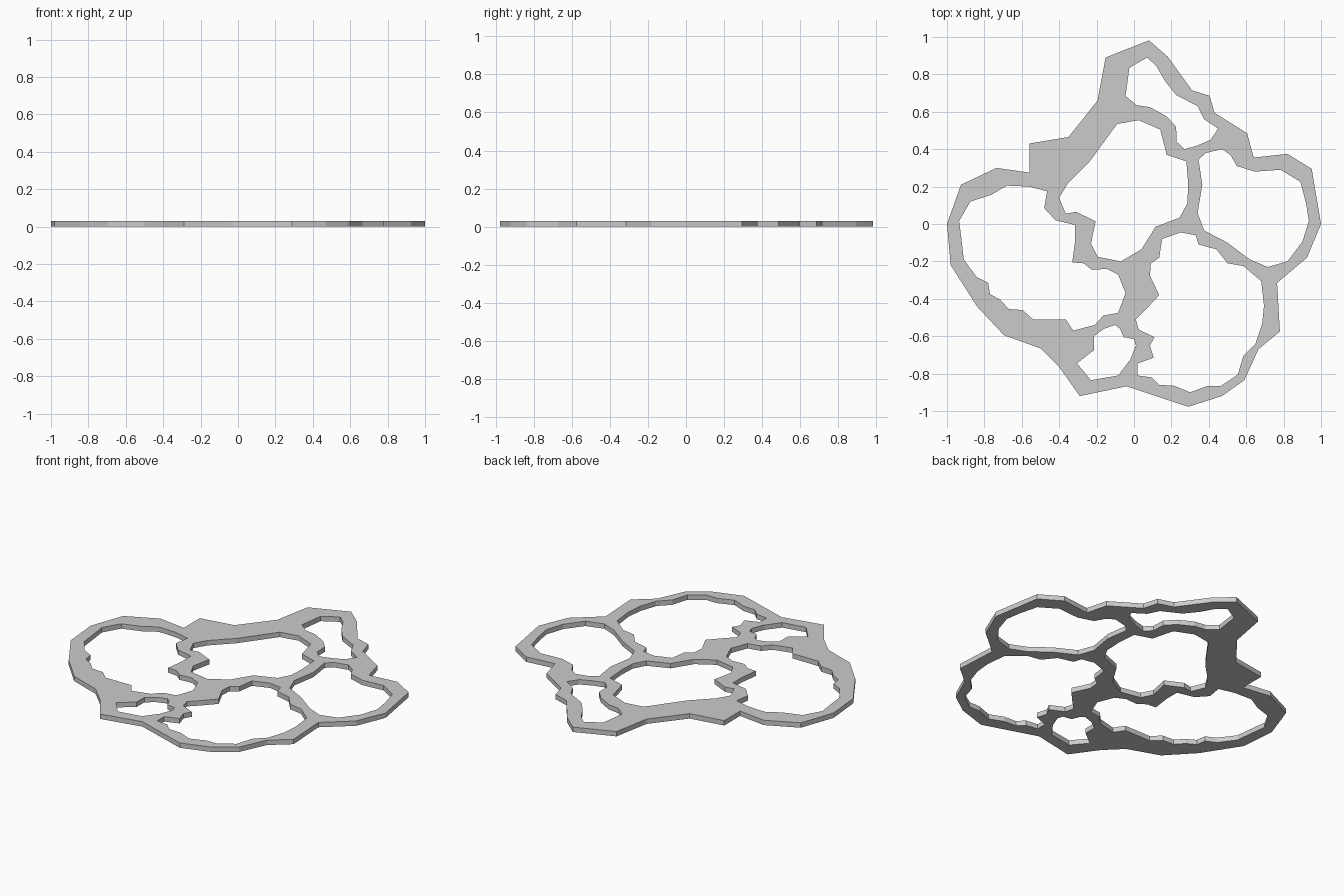
import bpy, bmesh

THICK = 0.03

curve = bpy.data.curves.new("openwork_plate", 'CURVE')
curve.dimensions = '2D'
curve.fill_mode = 'BOTH'
curve.extrude = THICK / 2


def loop(*pts):
    """Add one closed straight-sided outline to the plate profile."""
    s = curve.splines.new('POLY')
    s.points.add(len(pts) - 1)
    for p, (x, y) in zip(s.points, pts):
        p.co = (x, y, 0, 1)
    s.use_cyclic_u = True


# Outer rim
loop((-1, 0), (-.925, .21), (-.735, .3), (-.56, .275), (-.56, .43), (-.35, .465),
     (-.195, .66), (-.152, .89), (.08, .982), (.18, .895), (.31, .715), (.405, .685),
     (.43, .595), (.605, .485), (.64, .355), (.82, .375), (.95, .295), (1, 0),
     (.925, -.18), (.765, -.315), (.78, -.575), (.665, -.67), (.59, -.835),
     (.47, -.92), (.29, -.977), (-.04, -.868), (-.29, -.92), (-.4, -.765),
     (-.5, -.665), (-.695, -.595), (-.84, -.44), (-.98, -.22))

# Top opening
loop((-.025, .835), (.07, .89), (.12, .845), (.165, .765), (.225, .69), (.34, .63),
     (.375, .56), (.45, .51), (.41, .45), (.34, .42), (.27, .4), (.228, .44),
     (.225, .52), (.175, .575), (.085, .625), (.015, .635), (-.045, .685))

# Centre opening
loop((-.09, .535), (.025, .555), (.14, .505), (.175, .37), (.28, .335), (.29, .21),
     (.285, .11), (.245, .035), (.115, -.015), (.04, -.135), (-.07, -.2),
     (-.195, -.175), (-.23, -.105), (-.205, .015), (-.31, .065), (-.365, .055),
     (-.4, .14), (-.355, .215), (-.24, .33))

# Right opening
loop((.385, .38), (.47, .4), (.515, .37), (.55, .31), (.645, .28), (.785, .29),
     (.89, .225), (.92, .11), (.935, .015), (.9, -.095), (.82, -.2), (.715, -.23),
     (.62, -.19), (.5, -.1), (.375, -.035), (.34, .06), (.365, .21), (.345, .345))

# Lower right opening
loop((.25, -.045), (.33, -.06), (.345, -.11), (.44, -.135), (.5, -.21), (.585, -.225),
     (.68, -.305), (.695, -.435), (.685, -.535), (.65, -.64), (.585, -.705),
     (.555, -.805), (.465, -.865), (.395, -.865), (.3, -.9), (.215, -.865),
     (.135, -.86), (.095, -.82), (.02, -.81), (.02, -.745), (.105, -.715),
     (.085, -.65), (.11, -.605), (.025, -.565), (.01, -.51), (.07, -.45),
     (.135, -.38), (.085, -.275), (.09, -.21), (.135, -.18), (.15, -.08))

# Small bottom opening
loop((-.215, -.6), (-.16, -.56), (-.1, -.54), (-.075, -.56), (-.055, -.605),
     (0, -.615), (.01, -.65), (-.02, -.725), (-.085, -.81), (-.23, -.835),
     (-.305, -.745), (-.215, -.675))

# Left opening
loop((-.875, .12), (-.765, .155), (-.68, .205), (-.56, .2), (-.465, .175),
     (-.48, .085), (-.42, .02), (-.315, -.005), (-.315, -.09), (-.33, -.205),
     (-.27, -.21), (-.225, -.245), (-.145, -.24), (-.085, -.27), (-.045, -.37),
     (-.085, -.475), (-.165, -.49), (-.21, -.54), (-.325, -.57), (-.365, -.51),
     (-.54, -.51), (-.595, -.46), (-.67, -.455), (-.715, -.405), (-.77, -.375),
     (-.78, -.315), (-.84, -.285), (-.91, -.19), (-.925, -.06), (-.935, .015))

# Turn the profile into a flat-shaded solid plate resting on the floor
src = bpy.data.objects.new("plate_profile", curve)
bpy.context.collection.objects.link(src)
bpy.context.view_layer.update()
mesh = bpy.data.meshes.new_from_object(
    src.evaluated_get(bpy.context.evaluated_depsgraph_get()))
bpy.data.objects.remove(src)

bm = bmesh.new()
bm.from_mesh(mesh)
bmesh.ops.remove_doubles(bm, verts=bm.verts, dist=0.0005)
bmesh.ops.translate(bm, verts=bm.verts, vec=(0, 0, THICK / 2))
bmesh.ops.recalc_face_normals(bm, faces=bm.faces)
for f in bm.faces:
    f.smooth = False
bm.to_mesh(mesh)
bm.free()

plate = bpy.data.objects.new("openwork_plate", mesh)
bpy.context.collection.objects.link(plate)
